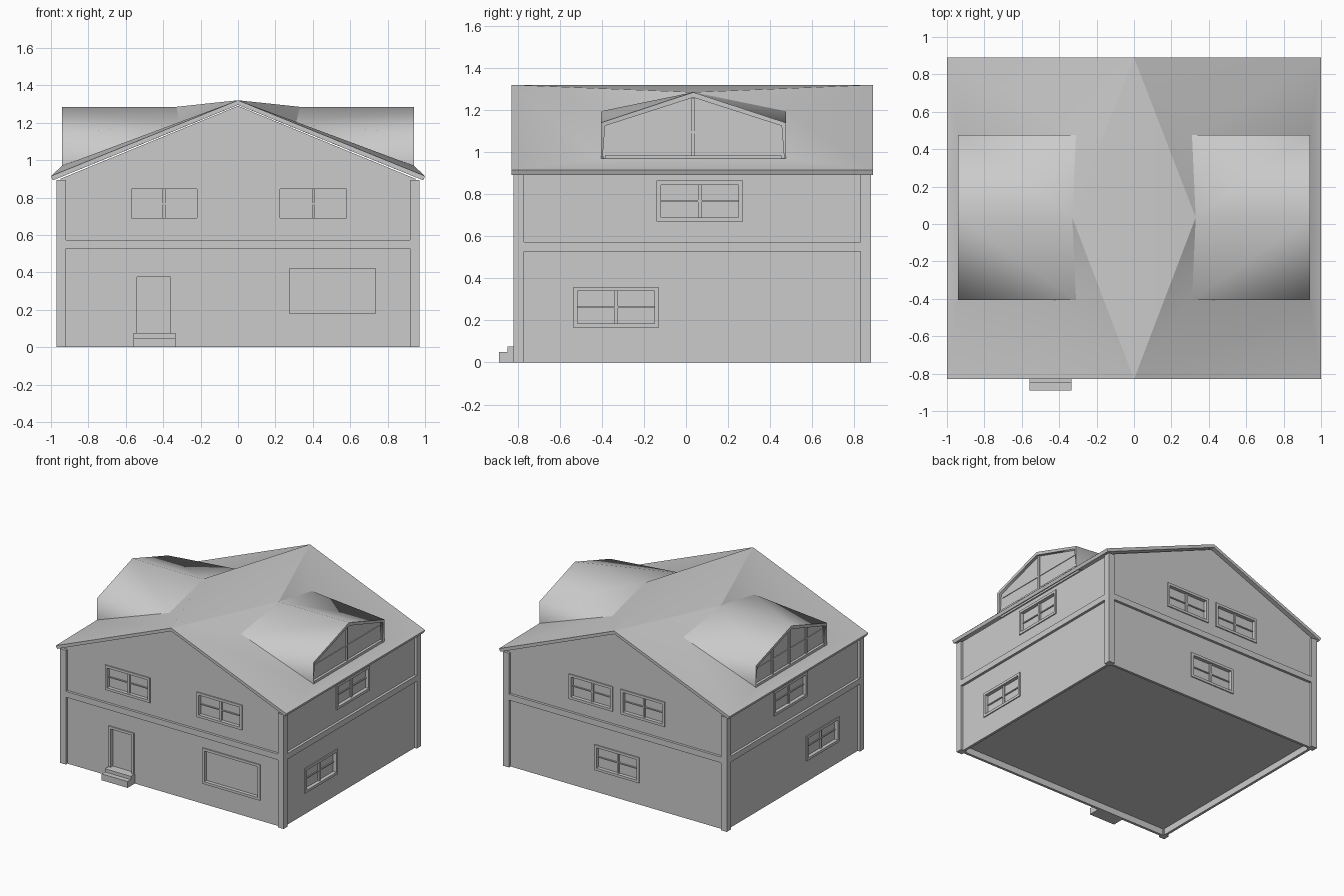
import bpy, bmesh, math
from mathutils import Vector

cube = bpy.data.objects.get("Cube")
if cube:
    bpy.data.objects.remove(cube, do_unlink=True)

GREY = (0.6, 0.6, 0.6, 1)
grey = bpy.data.materials.new("plain grey")
grey.use_nodes = True
grey.diffuse_color = GREY
grey.node_tree.nodes["Principled BSDF"].inputs["Base Color"].default_value = GREY

WX, FRONT, BACK = 0.95, -0.80, 0.86     # wall planes
OUT = 0.02                              # how far posts and bands stand out
MID = 0.035                             # dormer centre line in y


def finish(name, bm):
    mesh = bpy.data.meshes.new(name)
    bm.to_mesh(mesh)
    bm.free()
    mesh.materials.append(grey)
    obj = bpy.data.objects.new(name, mesh)
    bpy.context.collection.objects.link(obj)
    return obj


def add_box(bm, lo, hi):
    lo, hi = [Vector(map(f, lo, hi)) for f in (min, max)]
    verts = bmesh.ops.create_cube(bm, size=1)["verts"]
    for v in verts:
        v.co = Vector((c + 0.5) * (b - a) + a for c, a, b in zip(v.co, lo, hi))


def boxes(name, items):
    bm = bmesh.new()
    for lo, hi in items:
        add_box(bm, lo, hi)
    return finish(name, bm)


def prism(name, points, vec):
    bm = bmesh.new()
    face = bm.faces.new([bm.verts.new(p) for p in points])
    ext = bmesh.ops.extrude_face_region(bm, geom=[face])
    bmesh.ops.translate(bm, vec=vec, verts=[v for v in ext["geom"] if isinstance(v, bmesh.types.BMVert)])
    bmesh.ops.recalc_face_normals(bm, faces=bm.faces)
    return finish(name, bm)


def apply_modifiers(obj):
    bpy.context.view_layer.objects.active = obj
    for mod in list(obj.modifiers):
        bpy.ops.object.modifier_apply(modifier=mod.name)


def on_wall(side, u0, u1, z0, z1, d0, d1):
    """Box on a wall: u along it, d outward from its surface."""
    if side in ("front", "back"):
        base, s = (FRONT, -1) if side == "front" else (BACK, 1)
        return (u0, base + s * d0, z0), (u1, base + s * d1, z1)
    s = 1 if side == "right" else -1
    return (s * (WX + d0), u0, z0), (s * (WX + d1), u1, z1)


# Openings: wall, extent along the wall, extent in z, has sash bars
openings = [
    ("front", -0.57, -0.22, 0.69, 0.845, True),
    ("front", 0.225, 0.58, 0.69, 0.845, True),
    ("front", 0.275, 0.735, 0.18, 0.42, False),
    ("front", -0.54, -0.36, 0.075, 0.375, False),
    ("back", 0.05, 0.39, 0.69, 0.845, True),
    ("back", -0.40, -0.06, 0.69, 0.845, True),
    ("back", -0.18, 0.17, 0.19, 0.35, True),
]
for side in ("right", "left"):
    openings += [(side, -0.12, 0.25, 0.69, 0.845, True),
                 (side, -0.515, -0.15, 0.185, 0.34, True)]

# House body with gables, sunk openings and a recessed underside
body = prism("house_walls", [(-WX, FRONT, 0), (WX, FRONT, 0), (WX, FRONT, 0.9),
                             (0, FRONT, 1.29), (-WX, FRONT, 0.9)], (0, BACK - FRONT, 0))
cuts = [on_wall(s, a, b, c, d, -0.02, 0.1) for s, a, b, c, d, _ in openings]
cuts.append(((-WX + 0.02, FRONT + 0.02, -0.1), (WX - 0.02, BACK - 0.02, 0.05)))
cutter = boxes("opening_cutter", cuts)
cutter.hide_render = True
mod = body.modifiers.new("openings", "BOOLEAN")
mod.operation, mod.solver, mod.object = "DIFFERENCE", "EXACT", cutter
apply_modifiers(body)
bpy.data.objects.remove(cutter, do_unlink=True)

# Trim around every opening, and sash bars in the windows
trim, bars = [], []
W, T = 0.02, 0.008
for s, a, b, c, d, sash in openings:
    trim += [on_wall(s, a - W, b + W, d, d + W, 0, T),
             on_wall(s, a - W, a, c, d, 0, T), on_wall(s, b, b + W, c, d, 0, T)]
    if c > 0.1:
        trim.append(on_wall(s, a - W, b + W, c - W, c, 0, T))
    if sash:
        m, h = (a + b) / 2, (c + d) / 2
        bars += [on_wall(s, m - 0.008, m + 0.008, c, d, -0.02, -0.008),
                 on_wall(s, a, b, h - 0.004, h + 0.004, -0.02, -0.012)]
boxes("opening_trim", trim)
boxes("window_bars", bars)

# Corner posts
X, Y0, Y1 = WX + OUT, FRONT - OUT, BACK + OUT
boxes("corner_posts", [((s * X, y, 0), (s * (X - 0.05), y + 0.05, 0.895))
                       for s in (-1, 1) for y in (Y0, Y1 - 0.05)])

# Band between the storeys
Z0, Z1 = 0.528, 0.574
boxes("storey_band", [on_wall(s, -0.92, 0.92, Z0, Z1, 0, OUT) for s in ("front", "back")]
      + [on_wall(s, -0.77, 0.83, Z0, Z1, 0, OUT) for s in ("left", "right")])

# Door steps
boxes("door_steps", [((-0.56, -0.89, 0), (-0.335, FRONT, 0.05)),
                     ((-0.56, -0.85, 0.05), (-0.335, FRONT, 0.075))])

# Roof with its two dormers: one half, mirrored and thickened
points = {
    "ridge_front": (0, -0.83, 1.32), "ridge_mid": (0, MID, 1.32), "ridge_back": (0, 0.89, 1.32),
    "eave_front": (1, -0.83, 0.915), "eave_back": (1, 0.89, 0.915),
    "top_front": (0.31, -0.405, 1.195), "top_back": (0.31, 0.475, 1.195),
    "foot_front": (0.94, -0.405, 0.97), "foot_back": (0.94, 0.475, 0.97),
    "rim_front": (0.94, -0.405, 1.14), "rim_back": (0.94, 0.475, 1.14),
    "peak_in": (0.33, MID, 1.285), "peak_out": (0.94, MID, 1.285),
}
faces = [
    "ridge_front eave_front foot_front top_front",
    "eave_front eave_back foot_back foot_front",
    "top_back foot_back eave_back ridge_back",
    "ridge_front top_front peak_in", "ridge_front peak_in ridge_mid",
    "ridge_mid peak_in ridge_back", "peak_in top_back ridge_back",
    "top_front foot_front rim_front", "top_back rim_back foot_back",
    "top_front rim_front peak_out peak_in", "peak_in peak_out rim_back top_back",
]
bm = bmesh.new()
vert = {k: bm.verts.new(p) for k, p in points.items()}
for f in faces:
    bm.faces.new([vert[k] for k in f.split()])
roof = finish("roof", bm)
roof.modifiers.new("mirror", "MIRROR")
solid = roof.modifiers.new("thickness", "SOLIDIFY")
solid.thickness, solid.offset = 0.025, -1
apply_modifiers(roof)

# Smooth the roof, keeping ridges and rims sharp but the dormer shoulders soft
bm = bmesh.new()
bm.from_mesh(roof.data)
for f in bm.faces:
    f.smooth = True
for e in bm.edges:
    p, q = [v.co for v in e.verts]
    shoulder = (abs(p.x - q.x) > 0.5 and abs(p.z - q.z) < 0.1
                and p.x * q.x > 0 and abs(p.y - MID) > 0.2)
    e.smooth = shoulder or e.calc_face_angle(0) < math.radians(30)
bm.to_mesh(roof.data)
bm.free()

# Dormer windows: pane, sill and bars under the sloping heads
for side, s, count in (("right", 1, 1), ("left", -1, 3)):
    prism(side + "_dormer_pane", [(s * 0.9, y, z) for y, z in (
        (-0.395, 0.94), (0.465, 0.94), (0.465, 1.125), (MID, 1.27), (-0.395, 1.125))],
        (s * 0.015, 0, 0))
    frame = [((s * 0.9, -0.385, 0.955), (s * 0.935, 0.455, 0.985)),
             ((s * 0.91, -0.37, 1.09), (s * 0.92, 0.44, 1.1))]
    for i in range(count):
        y = MID + (i - (count - 1) / 2) * 0.21
        head = 1.255 - 0.33 * abs(y - MID)
        frame.append(((s * 0.91, y - 0.008, 0.97), (s * 0.925, y + 0.008, head)))
    boxes(side + "_dormer_frame", frame)
